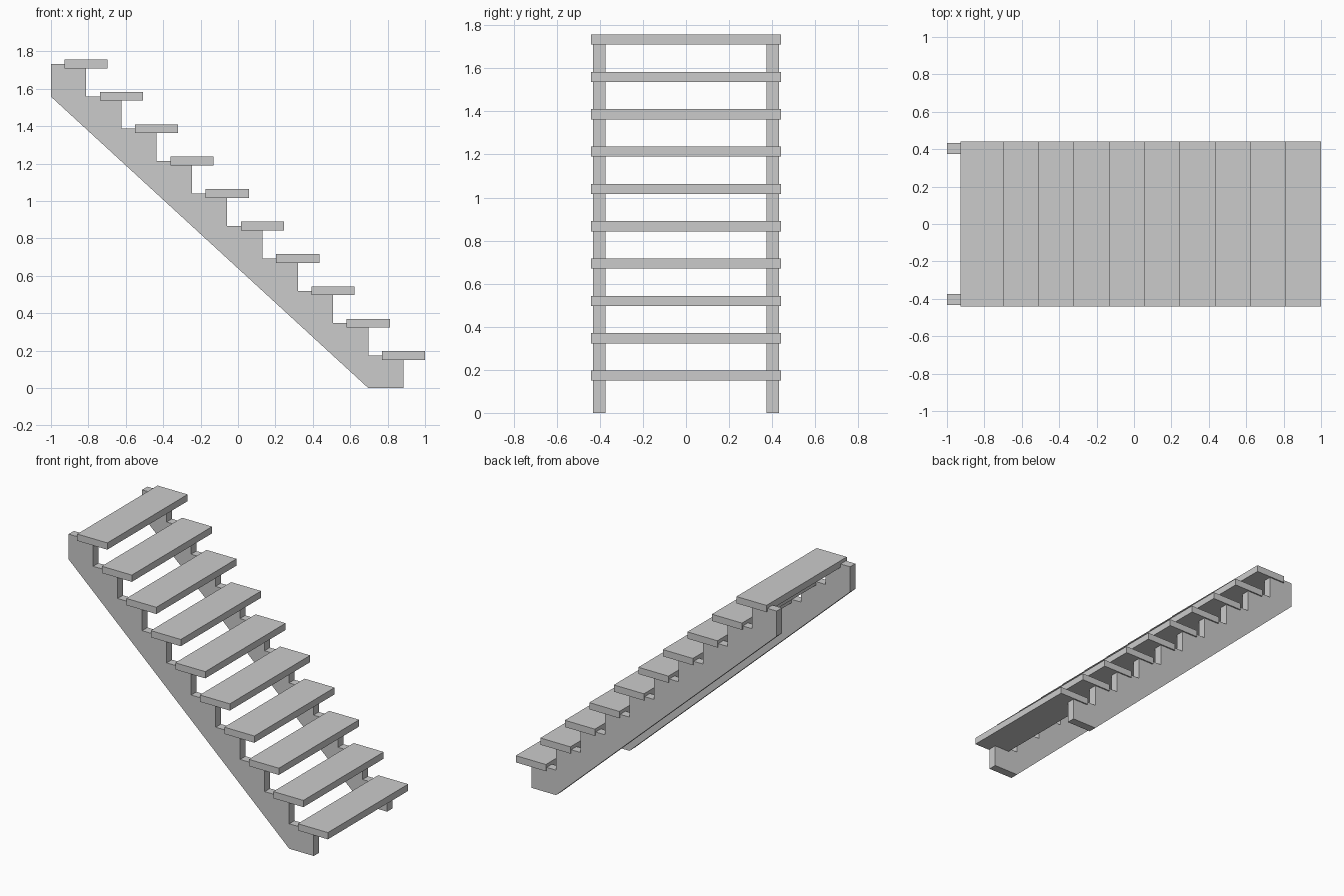
import bpy, bmesh

if "Cube" in bpy.data.objects:
    bpy.data.objects.remove(bpy.data.objects["Cube"])

STEPS = 10
RUN, RISE = 0.1885, 0.1733
FRONT_X = -1 + STEPS * RUN          # front face of the stringers


def prism(name, profile, y0, y1):
    """Extrude an x/z outline from y0 to y1."""
    bm = bmesh.new()
    face = bm.faces.new([bm.verts.new((x, y0, z)) for x, z in profile])
    ext = bmesh.ops.extrude_face_region(bm, geom=[face])
    verts = [v for v in ext["geom"] if isinstance(v, bmesh.types.BMVert)]
    bmesh.ops.translate(bm, verts=verts, vec=(0, y1 - y0, 0))
    bmesh.ops.recalc_face_normals(bm, faces=bm.faces)
    mesh = bpy.data.meshes.new(name)
    bm.to_mesh(mesh)
    bm.free()
    obj = bpy.data.objects.new(name, mesh)
    bpy.context.collection.objects.link(obj)
    return obj


# Sawtooth stringer outline: up the steps, then down the sloped underside
outline = [(FRONT_X, 0)]
for i in range(STEPS):
    z = (i + 1) * RISE
    outline += [(FRONT_X - i * RUN, z), (FRONT_X - (i + 1) * RUN, z)]
outline += [(-1, (STEPS - 1) * RISE - 0.002), (FRONT_X - RUN, 0)]

# Two stringers, one on each side
prism("left_stringer", outline, -0.432, -0.374)
prism("right_stringer", outline, 0.374, 0.432)

# Overhanging treads, let into the stringer tops
for i in range(STEPS):
    x1 = 1 - i * RUN
    x0 = x1 - 0.231
    z0 = (i + 1) * RISE - 0.0235
    z1 = z0 + 0.047
    prism(f"tread_{i + 1}", [(x0, z0), (x1, z0), (x1, z1), (x0, z1)], -0.441, 0.441)
